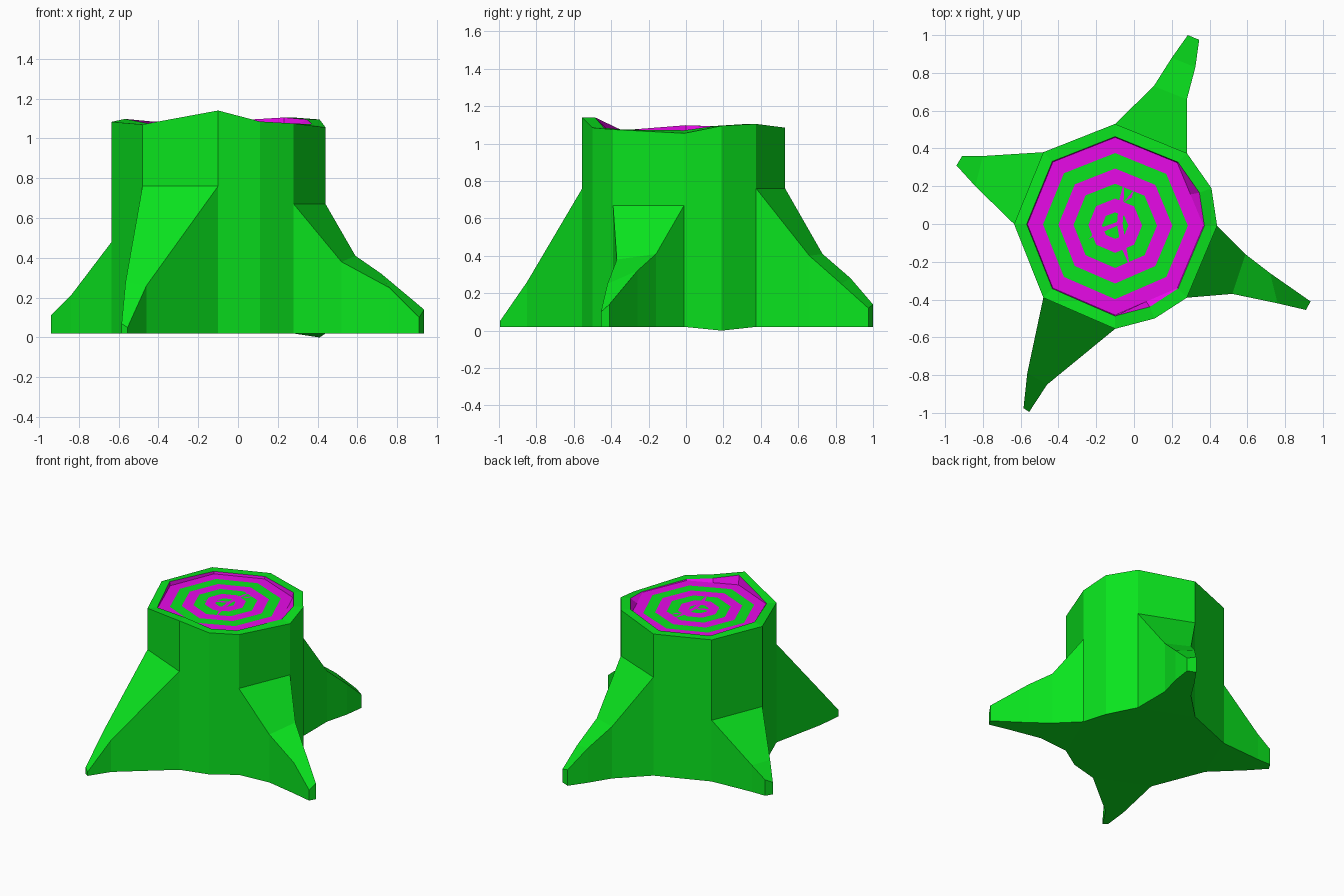
import bpy

if "Cube" in bpy.data.objects:
    bpy.data.objects.remove(bpy.data.objects["Cube"])


def material(name, color):
    m = bpy.data.materials.new(name)
    m.diffuse_color = color
    m.use_nodes = True
    m.node_tree.nodes["Principled BSDF"].inputs["Base Color"].default_value = m.diffuse_color
    return m


BARK = material("bark_green", (0.003, 0.78, 0.013, 1))
WOOD = material("wood_magenta", (0.8, 0.003, 0.8, 1))


def build(name, verts, faces, mats, indices=None):
    me = bpy.data.meshes.new(name)
    me.from_pydata(verts, [], faces)
    for m in mats:
        me.materials.append(m)
    if indices:
        for p, i in zip(me.polygons, indices):
            p.material_index = i
    me.update()
    ob = bpy.data.objects.new(name, me)
    bpy.context.collection.objects.link(ob)
    return ob


GROUND = 0.02
DISC_Z = 1.068
CX, CY = -0.1, -0.008

# Trunk outline, counter-clockwise: x, y, rim height
outline = [
    (0.44, -0.01, 1.055), (0.41, 0.19, 1.095), (0.28, 0.375, 1.105),
    (-0.10, 0.53, 1.085), (-0.48, 0.38, 1.085), (-0.635, 0.0, 1.083),
    (-0.48, -0.39, 1.07), (-0.10, -0.555, 1.14), (0.11, -0.50, 1.085),
    (0.28, -0.39, 1.075)]
N = len(outline)

# Roots: trunk edge index -> name, join height, then sections outward.
# Each section is (left top, right top); its sides drop to the ground.
roots = {
    2: ("back_root", 0.76, [
        ((0.28, 0.66, 0.40), (0.105, 0.73, 0.41)),
        ((0.325, 0.83, 0.25), (0.20, 0.88, 0.28)),
        ((0.345, 0.975, 0.12), (0.285, 1.0, 0.14))]),
    4: ("left_root", 0.48, [
        ((-0.80, 0.36, 0.22), (-0.84, 0.20, 0.21)),
        ((-0.91, 0.36, 0.14), (-0.94, 0.31, 0.11))]),
    6: ("front_root", 0.76, [
        ((-0.565, -0.79, 0.28), (-0.46, -0.85, 0.26)),
        ((-0.585, -0.975, 0.07), (-0.555, -0.995, 0.05))]),
    9: ("right_root", 0.67, [
        ((0.52, -0.37, 0.38), (0.59, -0.16, 0.41)),
        ((0.76, -0.42, 0.25), (0.72, -0.26, 0.32)),
        ((0.91, -0.455, 0.10), (0.935, -0.41, 0.14))]),
}

# Trunk walls (left open where a root joins), rim and underside
verts = list(outline)
for i, (x, y, z) in enumerate(outline):
    zi = 1.098 if i == 5 else max(z, DISC_Z + 0.003)
    verts.append((CX + (x - CX) * 0.875, CY + (y - CY) * 0.875, zi))
rim_inner = verts[N:]
for i, (x, y, z) in enumerate(outline):
    verts.append((x, y, 0.0 if i == 1 else GROUND))
faces = []
for i in range(N):
    j = (i + 1) % N
    faces.append((i, j, N + j, N + i))
    if i in roots:
        k = len(verts)
        for q in (i, j):
            verts.append((outline[q][0], outline[q][1], roots[i][1]))
        faces.append((k, k + 1, j, i))
    else:
        faces.append((2 * N + i, 2 * N + j, j, i))
faces.append(tuple(reversed(range(2 * N, 3 * N))))
build("trunk", verts, faces, [BARK])

# Roots lofted from the trunk to a blunt tip
for i, (name, height, sections) in roots.items():
    a, b = outline[i], outline[(i + 1) % N]
    start = ((a[0], a[1], height), (b[0], b[1], height))
    verts, faces = [], []
    for l, r in [start] + sections:
        verts += [(l[0], l[1], GROUND), (r[0], r[1], GROUND), r, l]
    for s in range(len(sections)):
        o = 4 * s
        for j in range(4):
            k = (j + 1) % 4
            faces.append((o + j, o + k, o + 4 + k, o + 4 + j))
    e = 4 * len(sections)
    faces.append((e, e + 1, e + 2, e + 3))
    build(name, verts, faces, [BARK])

# Cut face: magenta inner wall, then growth rings alternating magenta and green
unit = []
for i, (x, y, z) in enumerate(outline):
    if i in (1, 8):
        p, q = outline[i - 1], outline[i + 1]
        x, y = (p[0] + q[0]) / 2, (p[1] + q[1]) / 2
    unit.append(((x - CX) / 0.54, (y - CY) / 0.54))
verts, faces = list(rim_inner), []
radii = [0.468, 0.385, 0.303, 0.222, 0.143, 0.07]
for r in radii:
    verts += [(CX + r * u, CY + r * v, DISC_Z) for u, v in unit]
for s in range(len(radii)):
    for i in range(N):
        j = (i + 1) % N
        faces.append((s * N + i, s * N + j, (s + 1) * N + j, (s + 1) * N + i))
idx = [0 if n < 2 * N else (n // N - 1) % 2 for n in range(len(faces))] + [1]
faces.append(tuple(range(len(radii) * N, (len(radii) + 1) * N)))
build("growth_rings", verts, faces, [WOOD, BARK], idx)

# Cracks in the cut face
cracks = [
    [(-0.05, 0.235), (-0.08, 0.12), (-0.09, 0.0), (-0.07, -0.12),
     (-0.02, -0.23), (-0.045, -0.1), (-0.06, 0.0), (-0.055, 0.12)],
    [(-0.24, -0.08), (-0.17, -0.045), (-0.09, -0.01), (-0.09, 0.01), (-0.19, -0.025)],
    [(-0.055, 0.115), (-0.012, 0.14), (0.0, 0.18), (-0.03, 0.145)]]
verts, faces = [], []
for c in cracks:
    k = len(verts)
    verts += [(x, y, DISC_Z + 0.003) for x, y in c]
    faces.append(tuple(range(k, k + len(c))))
build("cracks", verts, faces, [WOOD])
